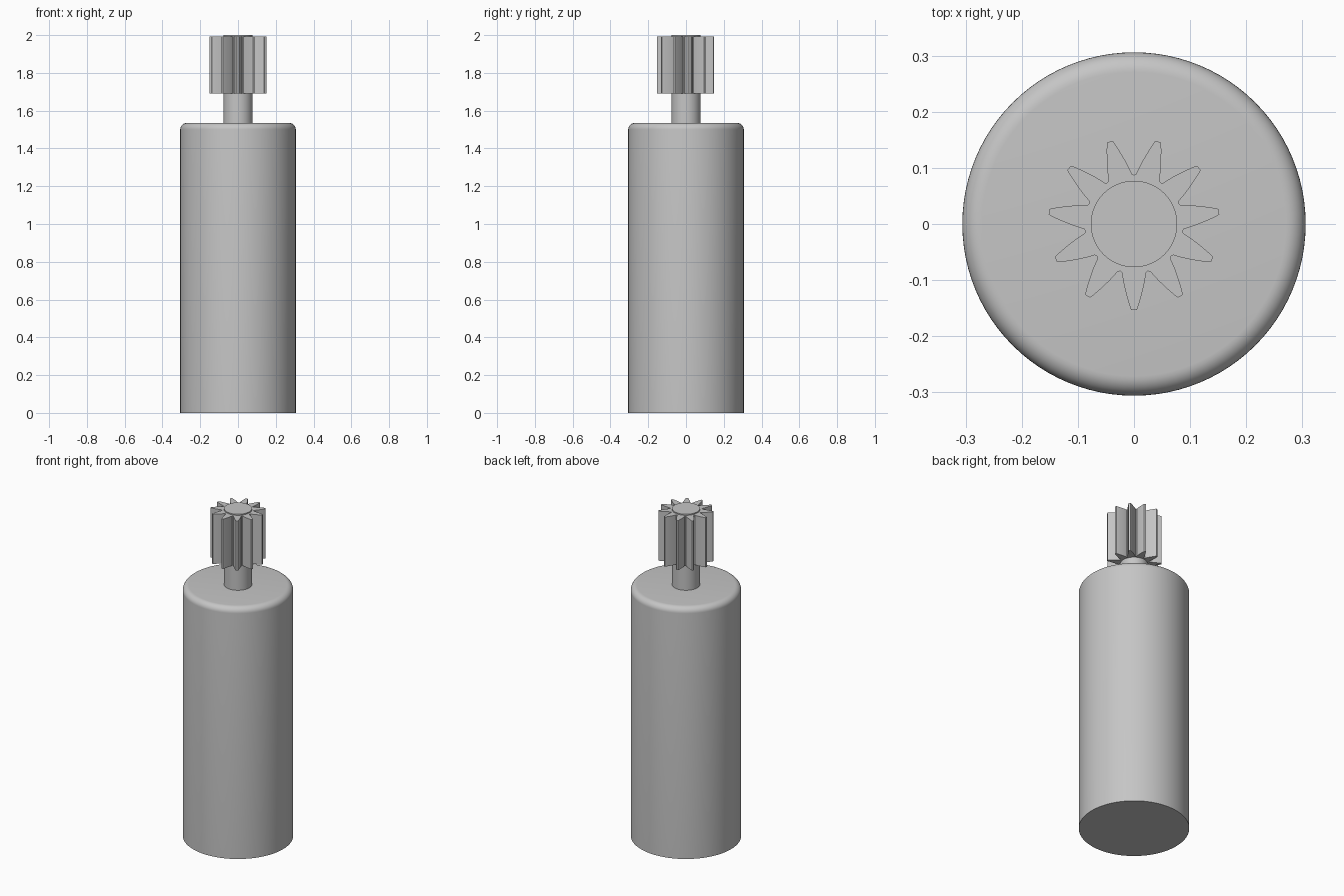
import bpy, bmesh, math

cube = bpy.data.objects.get("Cube")
if cube:
    bpy.data.objects.remove(cube, do_unlink=True)

# Single grey metal
metal = bpy.data.materials.new("grey metal")
grey = (0.56, 0.56, 0.56, 1)
metal.diffuse_color = grey
metal.use_nodes = True
metal.node_tree.nodes["Principled BSDF"].inputs["Base Color"].default_value = grey


def finish(name, bm, angle):
    bmesh.ops.recalc_face_normals(bm, faces=bm.faces)
    mesh = bpy.data.meshes.new(name)
    bm.to_mesh(mesh)
    bm.free()
    obj = bpy.data.objects.new(name, mesh)
    bpy.context.collection.objects.link(obj)
    mesh.materials.append(metal)
    bpy.ops.object.select_all(action="DESELECT")
    obj.select_set(True)
    bpy.context.view_layer.objects.active = obj
    bpy.ops.object.shade_smooth_by_angle(angle=math.radians(angle))
    return obj


def prism(bm, outline, bottom, top):
    face = bm.faces.new([bm.verts.new((x, y, bottom)) for x, y in outline])
    moved = bmesh.ops.extrude_face_region(bm, geom=[face], use_keep_orig=True)["geom"]
    verts = [v for v in moved if isinstance(v, bmesh.types.BMVert)]
    bmesh.ops.translate(bm, verts=verts, vec=(0, 0, top - bottom))


def circle(radius, count):
    return [(radius * math.cos(math.tau * i / count),
             radius * math.sin(math.tau * i / count)) for i in range(count)]


# Motor body: cylinder with a rounded upper rim
bm = bmesh.new()
prism(bm, circle(0.306, 96), 0, 1.535)
rim = [e for e in bm.edges if all(v.co.z > 1 for v in e.verts)]
bmesh.ops.bevel(bm, geom=rim, offset=0.035, segments=8, profile=0.5, affect="EDGES")
finish("motor_body", bm, 30)

# Shaft, standing slightly proud of the gear
bm = bmesh.new()
prism(bm, circle(0.077, 64), 1.53, 2.0)
finish("shaft", bm, 30)

# Pinion: one tooth flank (radius, half width), mirrored and repeated
TEETH = 11
flank = [(0.0895, 0.0215), (0.0945, 0.0208), (0.102, 0.0195), (0.112, 0.0174),
         (0.125, 0.0140), (0.138, 0.0103), (0.149, 0.0068), (0.153, 0.0050)]
tooth = [(r, -w / r) for r, w in flank]
tooth += [(r, -a) for r, a in reversed(tooth)]
tooth.append((0.0875, math.pi / TEETH))
outline = []
for i in range(TEETH):
    middle = -math.pi / 2 + math.tau * i / TEETH
    outline += [(r * math.cos(middle + a), r * math.sin(middle + a)) for r, a in tooth]
bm = bmesh.new()
prism(bm, outline, 1.69, 1.993)
finish("pinion_gear", bm, 30)
